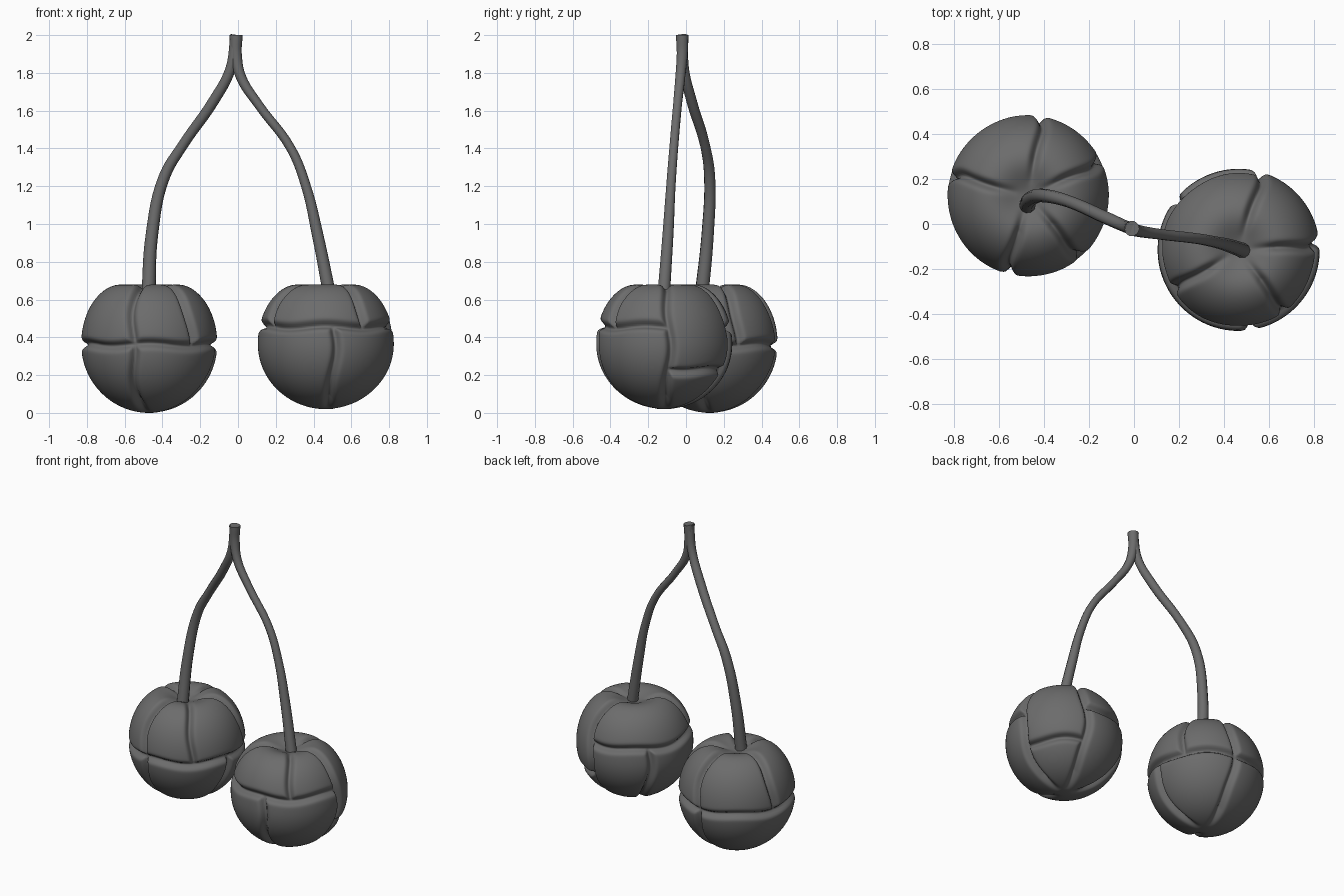
import bpy
import bmesh
from math import sin, cos, atan2, asin, exp, radians, hypot, pi
from mathutils import Vector

cube = bpy.data.objects.get("Cube")
if cube:
    bpy.data.objects.remove(cube, do_unlink=True)

grey = bpy.data.materials.new("dark_grey")
grey.use_nodes = True
colour = (0.15, 0.15, 0.15, 1)
grey.diffuse_color = colour
grey.node_tree.nodes["Principled BSDF"].inputs["Base Color"].default_value = colour

RADIUS, MID = 0.36, 0.365


def angle_gap(a, b):
    return (a - b + pi) % (2 * pi) - pi


def seam_depth(ang, rho, z, full, upper, lower, bands):
    """Depth of the groove at a point on the fruit's skin."""
    # the horizontal seam whose sector holds this direction
    level, near = MID, 1.0
    for start, end, height in bands:
        if (ang - radians(start)) % (2 * pi) <= radians(end - start):
            level = height
            slope = max(0.5, rho / RADIUS)
            near = abs(z + 0.008 * sin(5 * ang) - height) / slope
    # upright seams, whole or limited to one side of the horizontal seam
    fade = min(1, max(0, (rho - 0.04) / 0.14))
    depth = exp(-(near / 0.02) ** 2)
    for direction in full + (upper if z > level else lower):
        gap = angle_gap(ang + 0.04 * sin(14 * z), radians(direction))
        if abs(gap) < 1:
            depth = max(depth, fade * exp(-(rho * sin(gap) / 0.02) ** 2))
    return 0.038 * depth


def fruit(name, x, y, base, full, upper, lower, bands):
    bm = bmesh.new()
    bmesh.ops.create_uvsphere(bm, u_segments=240, v_segments=120, radius=1)
    for v in bm.verts:
        lat = asin(max(-1, min(1, v.co.z)))
        ang = atan2(v.co.y, v.co.x)
        # squarer shoulders above the middle, round below, hollow crown
        if lat > 0:
            rho = RADIUS * max(0, cos(lat)) ** 0.72
            z = MID + 0.345 * sin(lat) - 0.075 * exp(-(rho / 0.12) ** 2)
        else:
            rho = RADIUS * max(0, cos(lat))
            z = MID + (MID - base) * sin(lat)
        p = Vector((rho * cos(ang), rho * sin(ang), z))
        inward = (Vector((0, 0, MID)) - p).normalized()
        p += inward * seam_depth(ang, rho, z, full, upper, lower, bands)
        v.co = p + Vector((x, y, 0))
    mesh = bpy.data.meshes.new(name)
    bm.to_mesh(mesh)
    bm.free()
    mesh.materials.append(grey)
    mesh.shade_smooth()
    ob = bpy.data.objects.new(name, mesh)
    bpy.context.collection.objects.link(ob)


def stem(name, points):
    curve = bpy.data.curves.new(name, "CURVE")
    curve.dimensions = "3D"
    curve.bevel_depth = 0.03
    curve.bevel_resolution = 3
    curve.use_fill_caps = True
    spline = curve.splines.new("BEZIER")
    spline.bezier_points.add(len(points) - 1)
    for bp, (x, y, z, thick) in zip(spline.bezier_points, points):
        bp.co = (x, y, z)
        bp.radius = thick
        bp.handle_left_type = bp.handle_right_type = "AUTO"
    spline.resolution_u = 6
    curve.materials.append(grey)
    ob = bpy.data.objects.new(name, curve)
    bpy.context.collection.objects.link(ob)


# the two scored fruits
fruit("right_fruit", -0.47, 0.125, 0.0, [80, 255], [25, 165, 310], [351],
      [(0, 360, 0.36)])
fruit("left_fruit", 0.465, -0.115, 0.02, [4, 73], [212, 307], [140, 277],
      [(73, 364, 0.46), (4, 73, 0.22)])

# the two stalks, joined at the top
stem("right_stem", [(-0.475, 0.08, 0.6, 1.25), (-0.455, 0.115, 0.95, 1.1),
                    (-0.39, 0.125, 1.25, 1), (-0.29, 0.1, 1.42, 0.9),
                    (-0.13, 0.03, 1.65, 0.95), (-0.04, -0.01, 1.82, 0.9),
                    (-0.01, -0.02, 2, 1)])
stem("left_stem", [(0.49, -0.12, 0.6, 1.15), (0.42, -0.095, 0.95, 1),
                   (0.36, -0.08, 1.2, 0.85), (0.28, -0.065, 1.4, 0.8),
                   (0.11, -0.045, 1.63, 0.8), (0.015, -0.03, 1.78, 0.9),
                   (-0.01, -0.02, 1.9, 1), (-0.01, -0.02, 2, 1.15)])
